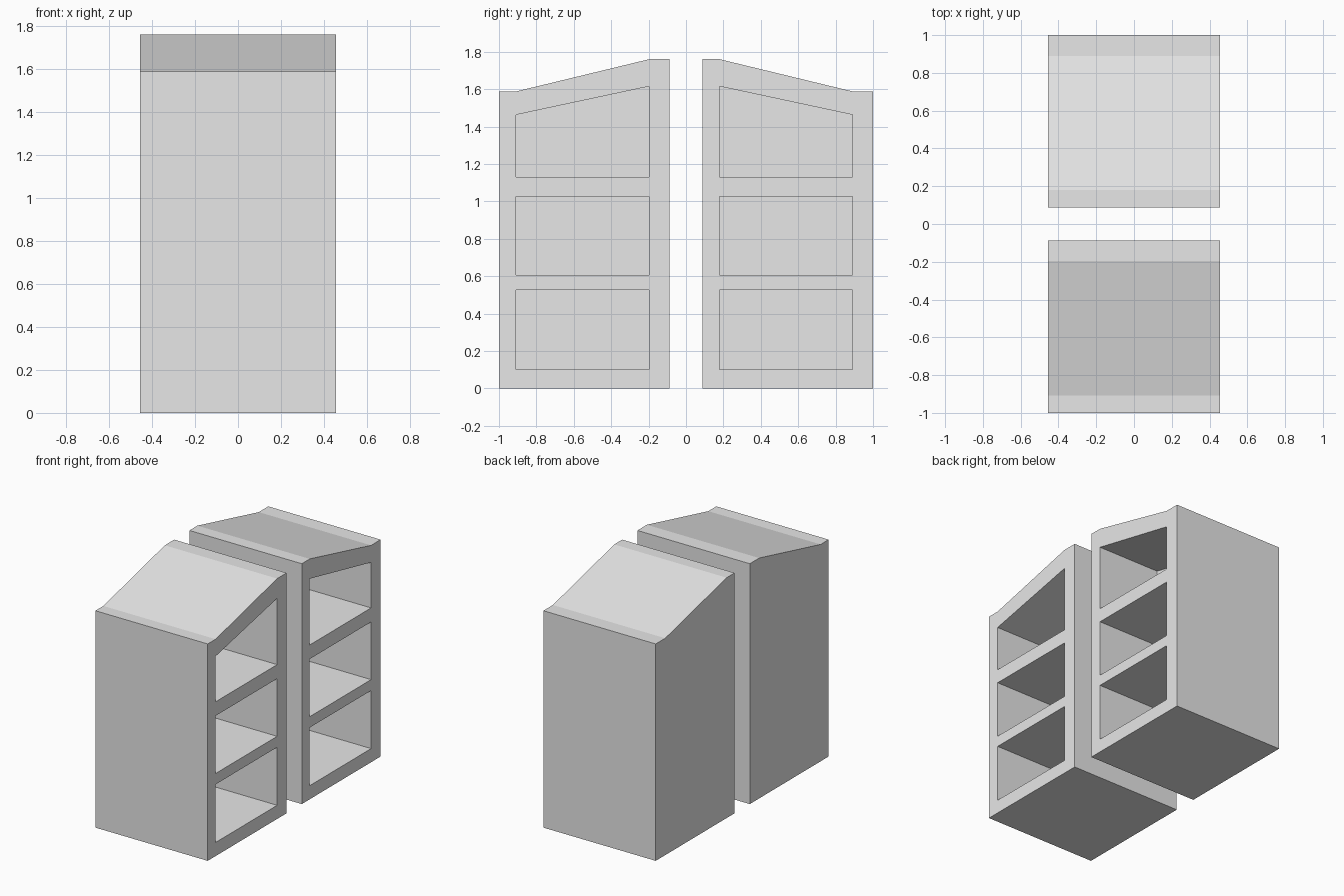
import bpy
import bmesh

cube = bpy.data.objects.get("Cube")
if cube:
    bpy.data.objects.remove(cube, do_unlink=True)

HALF_WIDTH = 0.455
CAVITY_DEPTH = 0.51

grey = bpy.data.materials.new("light_grey")
grey.use_nodes = True
grey.diffuse_color = (0.8, 0.8, 0.8, 1)
grey.node_tree.nodes["Principled BSDF"].inputs["Base Color"].default_value = (0.8, 0.8, 0.8, 1)


def prism(name, profile, x0, x1):
    """Extrude a (y, z) outline from x0 to x1."""
    bm = bmesh.new()
    face = bm.faces.new([bm.verts.new((x0, y, z)) for y, z in profile])
    side = bmesh.ops.extrude_face_region(bm, geom=[face])
    verts = [v for v in side["geom"] if isinstance(v, bmesh.types.BMVert)]
    bmesh.ops.translate(bm, verts=verts, vec=(x1 - x0, 0, 0))
    bmesh.ops.recalc_face_normals(bm, faces=bm.faces)
    mesh = bpy.data.meshes.new(name)
    bm.to_mesh(mesh)
    bm.free()
    mesh.materials.append(grey)
    obj = bpy.data.objects.new(name, mesh)
    bpy.context.collection.objects.link(obj)
    return obj


def shelf_unit(name, outer, low, high, inner):
    """Cabinet with a sloping top and three compartments open on its left side."""
    body = prism(name, [(outer, 0), (inner, 0), (inner, 1.76), (high, 1.76),
                        (low, 1.588), (outer, 1.588)], -HALF_WIDTH, HALF_WIDTH)
    # Compartments as (floor, ceiling at low end, ceiling at high end)
    for floor, ceil_low, ceil_high in ((0.1, 0.525, 0.525), (0.605, 1.027, 1.027),
                                       (1.13, 1.463, 1.615)):
        cutter = prism(name + "_cutter", [(low, floor), (high, floor), (high, ceil_high),
                                          (low, ceil_low)],
                       HALF_WIDTH - CAVITY_DEPTH, HALF_WIDTH + 0.1)
        cutter.hide_render = True
        mod = body.modifiers.new("compartment", "BOOLEAN")
        mod.operation = "DIFFERENCE"
        mod.solver = "EXACT"
        mod.object = cutter
        bpy.context.view_layer.objects.active = body
        bpy.ops.object.modifier_apply(modifier=mod.name)
        bpy.data.objects.remove(cutter, do_unlink=True)


# Two units facing each other across a gap
shelf_unit("front_shelf_unit", -1, -0.908, -0.197, -0.088)
shelf_unit("back_shelf_unit", 1, 0.89, 0.18, 0.088)
